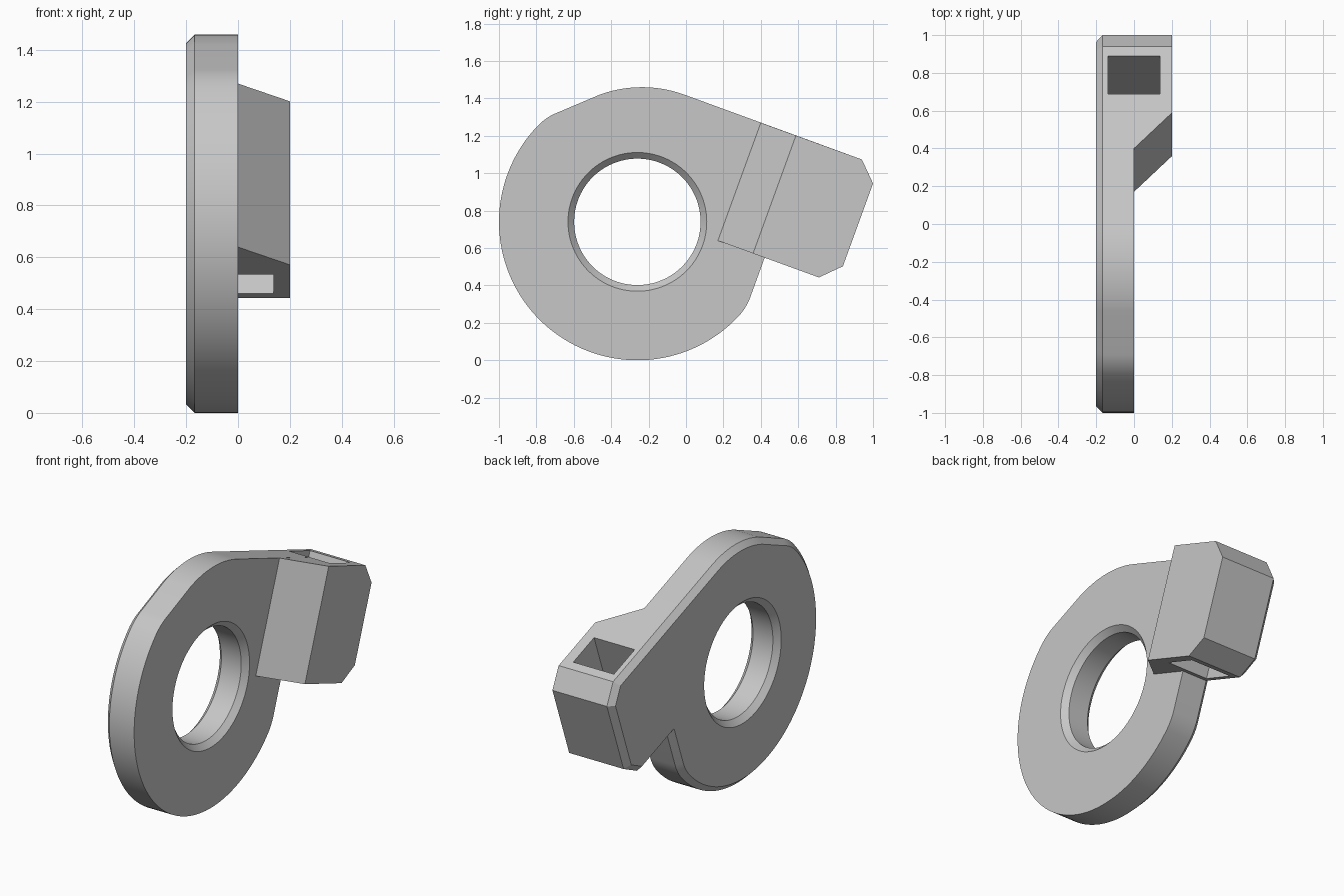
import bpy, bmesh, math
from mathutils import Vector

cube = bpy.data.objects.get("Cube")
if cube:
    bpy.data.objects.remove(cube)

grey = bpy.data.materials.new("plain_grey")
grey.use_nodes = True
COLOUR = (0.57, 0.57, 0.57, 1)
grey.diffuse_color = COLOUR
grey.node_tree.nodes["Principled BSDF"].inputs["Base Color"].default_value = COLOUR

TILT = math.radians(20)
ALONG = Vector((math.cos(TILT), -math.sin(TILT)))    # down the clamp block, in (y, z)
UP = Vector((math.sin(TILT), math.cos(TILT)))
CORNER = Vector((0.40, 1.27))                        # top of the ramp foot
CENTRE = Vector((-0.26, 0.74))
RADIUS, CHAMFER, HEIGHT, LENGTH = 0.74, 0.033, 0.671, 0.675


def arc(centre, radius, start, end, steps):
    angles = [math.radians(start + (end - start) * i / steps) for i in range(steps + 1)]
    return [Vector(centre) + radius * Vector((math.cos(a), math.sin(a))) for a in angles]


def on_block(along, down):
    return CORNER + ALONG * along - UP * down


def inset(points, amount):
    """Offset a counter-clockwise outline inwards with mitred corners."""
    result = []
    for i, p in enumerate(points):
        a = (p - points[i - 1]).normalized()
        b = (points[(i + 1) % len(points)] - p).normalized()
        na, nb = Vector((-a.y, a.x)), Vector((-b.y, b.x))
        result.append(p + (na + nb) * (amount / (1 + na.dot(nb))))
    return result


def loft(name, rings):
    """Skin a solid through (x, outline) rings and cap both ends."""
    bm = bmesh.new()
    loops = [[bm.verts.new((x, p.x, p.y)) for p in pts] for x, pts in rings]
    for low, high in zip(loops, loops[1:]):
        for i in range(len(low)):
            j = (i + 1) % len(low)
            bm.faces.new((low[i], low[j], high[j], high[i]))
    bm.faces.new(loops[0])
    bm.faces.new(loops[-1])
    bmesh.ops.recalc_face_normals(bm, faces=bm.faces)
    mesh = bpy.data.meshes.new(name)
    bm.to_mesh(mesh)
    bm.free()
    mesh.materials.append(grey)
    obj = bpy.data.objects.new(name, mesh)
    bpy.context.collection.objects.link(obj)
    return obj


def combine(target, tool, operation):
    mod = target.modifiers.new(tool.name, "BOOLEAN")
    mod.operation, mod.solver, mod.object = operation, "EXACT", tool
    bpy.context.view_layer.objects.active = target
    bpy.ops.object.modifier_apply(modifier=mod.name)
    bpy.data.objects.remove(tool)


# Chamfered end of the block, shared by the plate and the block
tip = [on_block(LENGTH - 0.1, HEIGHT), on_block(LENGTH, HEIGHT - 0.1),
       on_block(LENGTH, 0.1), on_block(LENGTH - 0.1, 0)]

# Ring plate outline: block tip, crown, shoulder, big round, lower corner
blend = RADIUS - 0.3
shoulder = arc(CENTRE, blend, 136, 136, 1)[0]
heel = arc(CENTRE, blend, -43, -43, 1)[0]
outline = (tip + arc((-0.235, 0.80), 0.66, 70, 110, 14)
           + arc(shoulder, 0.3, 110, 136, 8)
           + arc(CENTRE, RADIUS, 136, 317, 64)[1:]
           + arc(heel, 0.3, -43, -20, 8)[1:])
foot = outline[-1]
outline.append(foot + UP * ((on_block(0, HEIGHT) - foot).dot(UP)))
body = loft("ring_plate", [(0, outline), (CHAMFER - 0.2, outline),
                           (-0.2, inset(outline, CHAMFER))])

# Raised block with its ramp
block = loft("clamp_block", [(0, tip + [on_block(0, 0), on_block(0, HEIGHT)]),
                             (0.2, tip + [on_block(0.2, 0), on_block(0.2, HEIGHT)])])
combine(body, block, "UNION")

# Round hole, chamfered on both faces
bore = 0.338
rings = [(x, arc(CENTRE, r, 0, 360, 96)[:-1]) for x, r in
         ((0.02, bore + CHAMFER + 0.02), (-CHAMFER, bore),
          (CHAMFER - 0.2, bore), (-0.22, bore + CHAMFER + 0.02))]
combine(body, loft("hole_cutter", rings), "DIFFERENCE")

# Slot right through the block
slot = [on_block(0.308, 1), on_block(0.521, 1), on_block(0.521, -0.3), on_block(0.308, -0.3)]
combine(body, loft("slot_cutter", [(-0.137, slot), (0.137, slot)]), "DIFFERENCE")

bpy.ops.object.select_all(action="DESELECT")
body.select_set(True)
bpy.context.view_layer.objects.active = body
bpy.ops.object.shade_smooth_by_angle(angle=math.radians(20))
